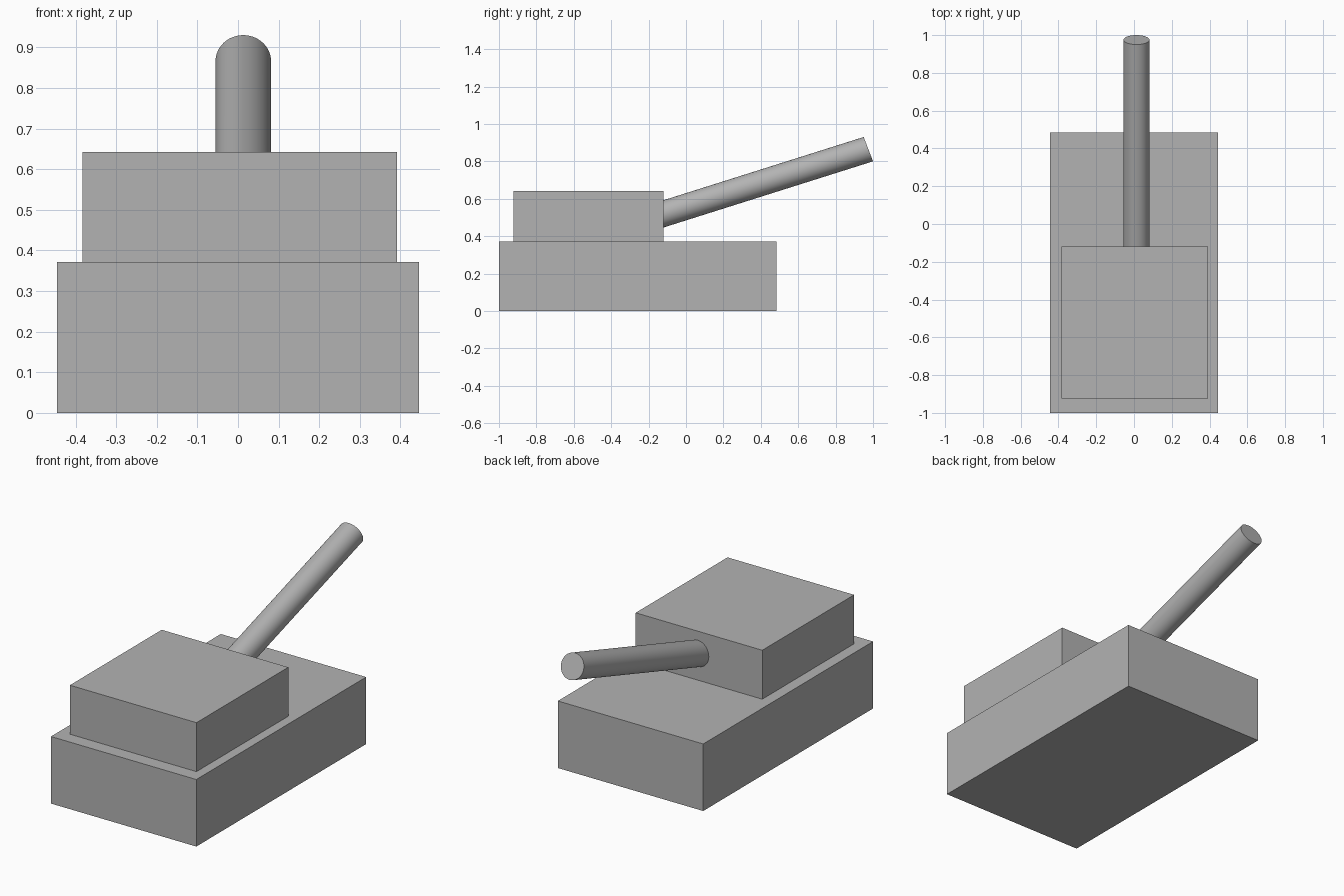
import bpy
import bmesh
import math
from mathutils import Matrix, Vector

if "Cube" in bpy.data.objects:
    bpy.data.objects.remove(bpy.data.objects["Cube"])

# Single grey for the whole vehicle
grey = bpy.data.materials.new("plain_grey")
grey.use_nodes = True
colour = (0.45, 0.45, 0.45, 1)
grey.diffuse_color = colour
grey.node_tree.nodes["Principled BSDF"].inputs["Base Color"].default_value = colour


def add_part(name, bm):
    mesh = bpy.data.meshes.new(name)
    bm.to_mesh(mesh)
    bm.free()
    mesh.materials.append(grey)
    obj = bpy.data.objects.new(name, mesh)
    bpy.context.collection.objects.link(obj)
    return obj


def add_block(name, low, high):
    low, high = Vector(low), Vector(high)
    bm = bmesh.new()
    place = Matrix.Translation((low + high) / 2) @ Matrix.Diagonal((*(high - low), 1))
    bmesh.ops.create_cube(bm, size=1, matrix=place)
    return add_part(name, bm)


# Hull and turret blocks
add_block("hull", (-0.445, -1, 0), (0.445, 0.485, 0.371))
add_block("turret", (-0.383, -0.923, 0.371), (0.392, -0.12, 0.642))

# Raised barrel, its round ends leaning slightly more than its axis
base, tip = Vector((0.013, -0.2, 0.494)), Vector((0.013, 0.975, 0.865))
across = Vector((0.0685, 0, 0))
upward = Vector((0, -0.025, 0.065))
place = Matrix((across, upward, base - tip)).transposed().to_4x4()
place.translation = (base + tip) / 2
bm = bmesh.new()
bmesh.ops.create_cone(bm, cap_ends=True, segments=48, radius1=1, radius2=1, depth=1, matrix=place)
bmesh.ops.recalc_face_normals(bm, faces=bm.faces)
barrel = add_part("barrel", bm)

bpy.ops.object.select_all(action="DESELECT")
barrel.select_set(True)
bpy.context.view_layer.objects.active = barrel
bpy.ops.object.shade_smooth_by_angle(angle=math.radians(40))
